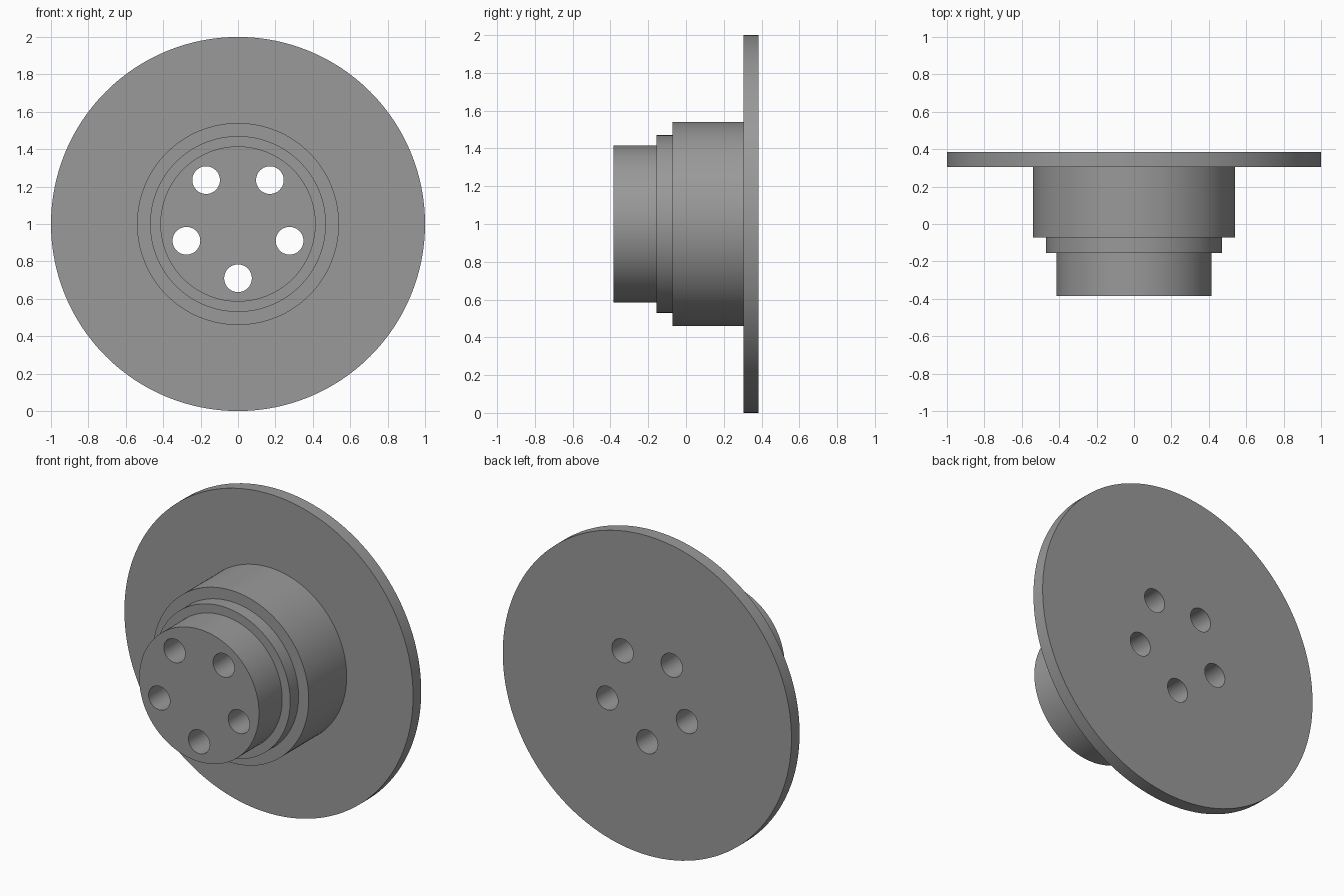
import bpy, bmesh, math
from mathutils import Matrix, Vector

if "Cube" in bpy.data.objects:
    bpy.data.objects.remove(bpy.data.objects["Cube"])

SEG = 128
CENTRE_Z = 1.0

grey = bpy.data.materials.new("plain grey")
grey.diffuse_color = (0.32, 0.32, 0.32, 1)
grey.use_nodes = True
grey.node_tree.nodes["Principled BSDF"].inputs["Base Color"].default_value = grey.diffuse_color


def turned(name, profile, segments, cx=0.0, cz=CENTRE_Z):
    """Closed solid turned about an axis along y, from (radius, y) points."""
    bm = bmesh.new()
    rings = []
    for r, y in profile:
        rings.append([bm.verts.new((cx + r * math.cos(2 * math.pi * i / segments), y,
                                    cz + r * math.sin(2 * math.pi * i / segments)))
                      for i in range(segments)])
    for a, b in zip(rings, rings[1:]):
        for i in range(segments):
            j = (i + 1) % segments
            bm.faces.new((a[i], a[j], b[j], b[i]))
    bm.faces.new(rings[0])
    bm.faces.new(rings[-1])
    bmesh.ops.recalc_face_normals(bm, faces=bm.faces)
    mesh = bpy.data.meshes.new(name)
    bm.to_mesh(mesh)
    bm.free()
    obj = bpy.data.objects.new(name, mesh)
    bpy.context.collection.objects.link(obj)
    mesh.materials.append(grey)
    return obj


# Stepped hub and flange turned as one solid
hub = turned("flanged_hub", [
    (0.415, -0.385), (0.415, -0.155),   # front boss
    (0.47, -0.155), (0.47, -0.072),     # narrow step
    (0.54, -0.072), (0.54, 0.304),      # main barrel
    (1.0, 0.304), (1.0, 0.385),         # wide flange
], SEG)

# Five through holes, the first straight below the centre
for k in range(5):
    a = -math.pi / 2 + k * 2 * math.pi / 5
    cutter = turned("bolt_hole_cutter", [(0.074, -0.6), (0.074, 0.6)], 48,
                    0.29 * math.cos(a), CENTRE_Z + 0.29 * math.sin(a))
    cutter.hide_render = True
    bpy.context.view_layer.objects.active = hub
    mod = hub.modifiers.new("bolt_hole", 'BOOLEAN')
    mod.operation = 'DIFFERENCE'
    mod.solver = 'EXACT'
    mod.object = cutter
    bpy.ops.object.modifier_apply(modifier=mod.name)
    bpy.data.objects.remove(cutter)

# Smooth round walls, crisp rims
bpy.ops.object.select_all(action='DESELECT')
hub.select_set(True)
bpy.context.view_layer.objects.active = hub
bpy.ops.object.shade_smooth_by_angle(angle=math.radians(30))
